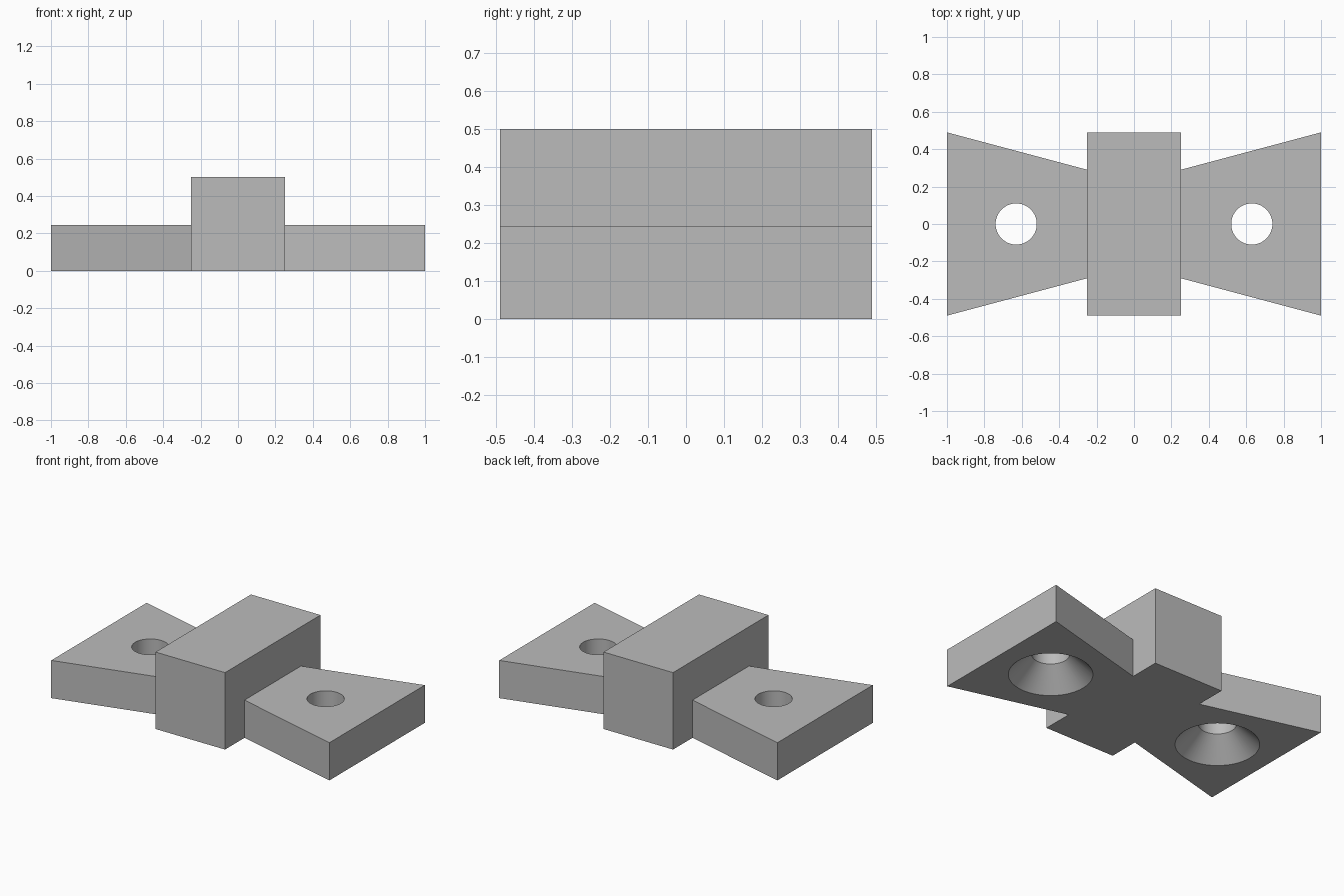
import bpy, bmesh, math

cube = bpy.data.objects.get("Cube")
if cube:
    bpy.data.objects.remove(cube, do_unlink=True)

PLATE_TOP, BLOCK_TOP = 0.245, 0.5
BLOCK_X, HALF_Y, WAIST_Y = 0.25, 0.49, 0.29
HOLE_X, HOLE_R, SINK_R, SINK_TOP = 0.63, 0.11, 0.245, 0.133

grey = bpy.data.materials.new("plain grey")
grey.use_nodes = True
grey.diffuse_color = (0.5, 0.5, 0.5, 1)
grey.node_tree.nodes["Principled BSDF"].inputs["Base Color"].default_value = (0.5, 0.5, 0.5, 1)


def make_object(name, bm):
    bmesh.ops.recalc_face_normals(bm, faces=bm.faces)
    mesh = bpy.data.meshes.new(name)
    bm.to_mesh(mesh)
    bm.free()
    mesh.materials.append(grey)
    obj = bpy.data.objects.new(name, mesh)
    bpy.context.collection.objects.link(obj)
    return obj


def prism(name, outline, height):
    bm = bmesh.new()
    face = bm.faces.new([bm.verts.new((x, y, 0)) for x, y in outline])
    top = bmesh.ops.extrude_face_region(bm, geom=[face])["geom"]
    bmesh.ops.translate(bm, vec=(0, 0, height),
                        verts=[v for v in top if isinstance(v, bmesh.types.BMVert)])
    return make_object(name, bm)


def revolve(name, profile, x_pos, sides=64):
    bm = bmesh.new()
    rings = [[bm.verts.new((x_pos + r * math.cos(math.tau * i / sides),
                            r * math.sin(math.tau * i / sides), z))
              for i in range(sides)] for r, z in profile]
    for low, high in zip(rings, rings[1:]):
        for i in range(sides):
            j = (i + 1) % sides
            bm.faces.new((low[i], low[j], high[j], high[i]))
    bm.faces.new(rings[0])
    bm.faces.new(rings[-1])
    return make_object(name, bm)


def boolean(target, tool, operation):
    mod = target.modifiers.new(operation.title(), 'BOOLEAN')
    mod.operation, mod.solver, mod.object = operation, 'EXACT', tool
    tool.hide_render = True
    bpy.context.view_layer.objects.active = target
    bpy.ops.object.modifier_apply(modifier=mod.name)
    bpy.data.objects.remove(tool, do_unlink=True)


# Flared mounting plate, narrow where it meets the block
bracket = prism("mounting_bracket", [
    (-1, -HALF_Y), (-BLOCK_X, -WAIST_Y), (BLOCK_X, -WAIST_Y), (1, -HALF_Y),
    (1, HALF_Y), (BLOCK_X, WAIST_Y), (-BLOCK_X, WAIST_Y), (-1, HALF_Y)], PLATE_TOP)

# Raised centre block, joined into the plate
block = prism("centre_block", [(-BLOCK_X, -HALF_Y), (BLOCK_X, -HALF_Y),
                               (BLOCK_X, HALF_Y), (-BLOCK_X, HALF_Y)], BLOCK_TOP)
boolean(bracket, block, 'UNION')

# Screw holes, countersunk from underneath
slope = (SINK_R - HOLE_R) / SINK_TOP
for side in (-1, 1):
    cutter = revolve("hole_cutter", [
        (SINK_R + 0.1 * slope, -0.1), (HOLE_R, SINK_TOP), (HOLE_R, PLATE_TOP + 0.1)],
        side * HOLE_X)
    boolean(bracket, cutter, 'DIFFERENCE')

bpy.ops.object.select_all(action='DESELECT')
bracket.select_set(True)
bpy.context.view_layer.objects.active = bracket
bpy.ops.object.shade_smooth_by_angle(angle=math.radians(30))
